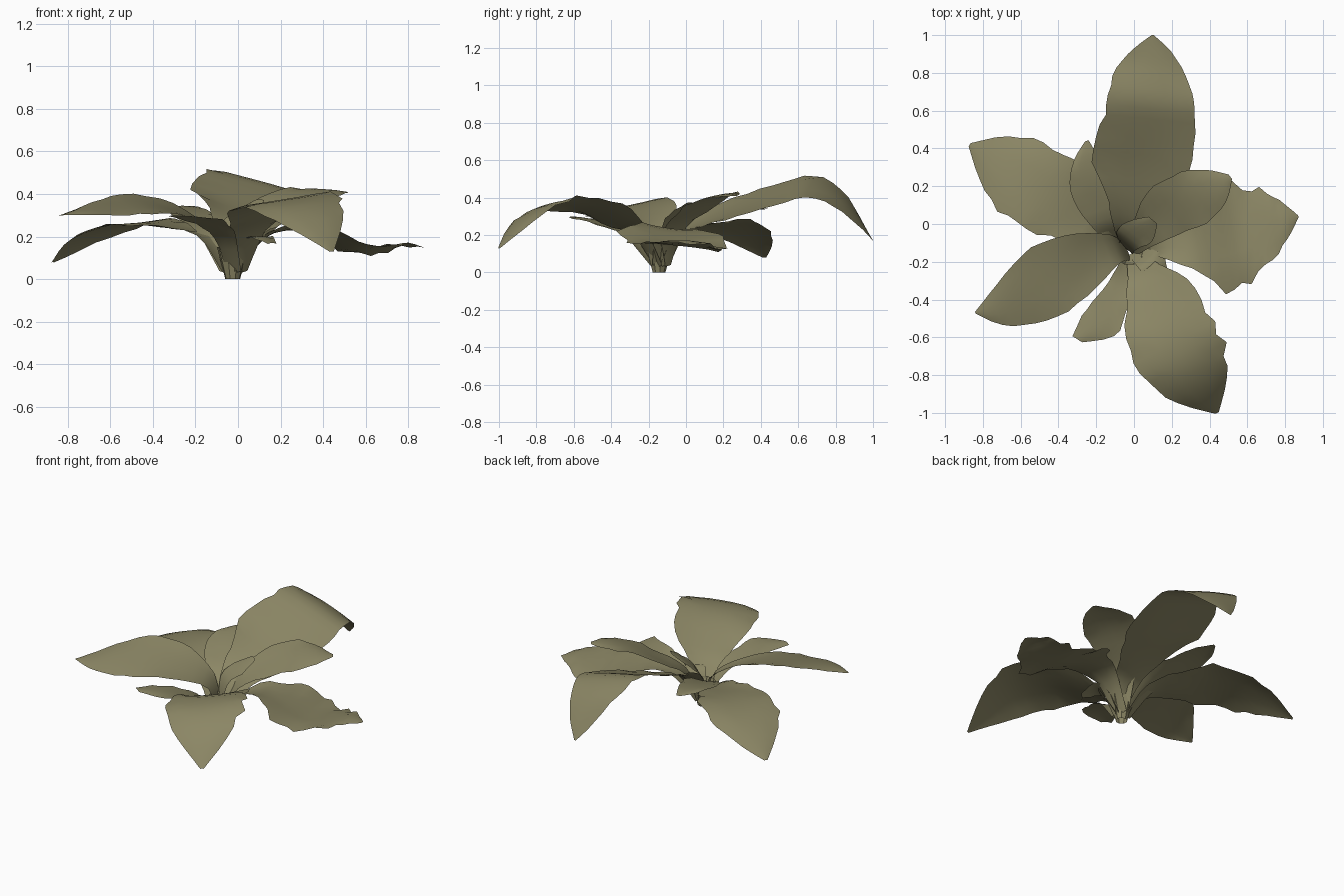
import bpy, bmesh, math, random
from mathutils import Vector

random.seed(4)
mat = bpy.data.materials.new("leaf_olive")
mat.diffuse_color = (0.26, 0.24, 0.13, 1)


def spline(rows, t):
    # Catmull-Rom through the stations
    n = len(rows) - 1
    i = min(int(t), n - 1)
    f = t - i
    a, b, c, d = (rows[max(0, min(n, j))] for j in (i - 1, i, i + 1, i + 2))
    return [0.5 * (2 * q + (r - p) * f + (2 * p - 5 * q + 4 * r - s) * f * f
                   + (3 * q - p - 3 * r + s) * f ** 3)
            for p, q, r, s in zip(a, b, c, d)]


def leaf(name, roll, ripple, rows):
    # rows: midrib x, y, z and half width; roll lifts the left edge
    d = Vector((rows[-1][0] - rows[0][0], rows[-1][1] - rows[0][1], 0)).normalized()
    side = Vector((-d.y, d.x, 0))
    steps, cols = (len(rows) - 1) * 3, (-1, -0.66, -0.33, 0, 0.33, 0.66, 1)
    bm = bmesh.new()
    grid = []
    for k in range(steps + 1):
        u = k / steps
        x, y, z, w = spline(rows, u * (len(rows) - 1))
        w = max(w, 0.004)
        env = math.sin(math.pi * u)
        cup = 0.2 * (1 - u) - 0.16 * u      # channelled base, arched blade
        line = []
        for c in cols:
            edge = c * c * c
            grow = 1 + ripple * env * edge * c * random.uniform(-1, 0.8)
            p = Vector((x, y, z)) + side * (c * w * grow)
            p.z += roll * c * min(1, w / 0.15) * env + cup * w * c * c
            p.z += ripple * 0.12 * env * edge * random.uniform(-1, 1)
            p.z = max(p.z, 0.0)
            line.append(bm.verts.new(p))
        grid.append(line)
    for r0, r1 in zip(grid, grid[1:]):
        for j in range(len(cols) - 1):
            bm.faces.new((r0[j], r1[j], r1[j + 1], r0[j + 1])).smooth = True
    bm.normal_update()
    if sum(f.normal.z for f in bm.faces) < 0:
        bmesh.ops.reverse_faces(bm, faces=bm.faces[:])
    me = bpy.data.meshes.new(name)
    bm.to_mesh(me)
    bm.free()
    me.materials.append(mat)
    bpy.context.collection.objects.link(bpy.data.objects.new(name, me))


# Large outer leaves
leaf("back_leaf", 0.065, 0.06, [
    (-.02, -.14, .02, .04), (0, -.05, .19, .1), (.02, .1, .275, .16), (.035, .3, .345, .25),
    (.07, .5, .42, .245), (.09, .66, .465, .225), (.09, .81, .41, .18), (.1, .92, .29, .1),
    (.1, 1, .17, .005)])
leaf("front_leaf", 0.035, 0.12, [
    (0, -.15, .03, .05), (.05, -.25, .2, .09), (.11, -.38, .285, .18), (.18, -.57, .365, .25),
    (.27, -.74, .365, .23), (.36, -.88, .28, .15), (.44, -1, .13, .01)])
leaf("front_left_leaf", -0.045, 0.04, [
    (-.03, -.15, .03, .05), (-.1, -.13, .21, .08), (-.25, -.19, .305, .15),
    (-.42, -.28, .35, .195), (-.58, -.37, .345, .17), (-.73, -.45, .325, .09),
    (-.84, -.47, .3, .005)])
leaf("back_left_leaf", -0.01, 0.1, [
    (-.05, -.13, .03, .05), (-.15, -.06, .2, .08), (-.3, .04, .245, .15),
    (-.45, .15, .265, .22), (-.6, .25, .245, .22), (-.74, .35, .18, .14),
    (-.87, .42, .08, .01)])
leaf("right_leaf", -0.025, 0.14, [
    (0, -.13, .03, .05), (.12, -.1, .19, .08), (.28, -.08, .235, .16), (.43, -.08, .195, .28),
    (.57, -.05, .145, .26), (.7, 0, .15, .19), (.79, .02, .17, .11), (.87, .04, .15, .005)])

# Smaller inner leaves
leaf("upper_right_leaf", 0.03, 0.06, [
    (-.02, -.14, .03, .04), (.04, -.06, .22, .08), (.15, .05, .325, .14),
    (.29, .13, .395, .155), (.42, .2, .42, .11), (.51, .25, .41, .015)])
leaf("small_back_left_leaf", 0, 0.06, [
    (-.05, -.13, .03, .04), (-.13, -.02, .22, .07), (-.2, .12, .29, .11),
    (-.25, .25, .33, .1), (-.26, .36, .345, .06), (-.25, .44, .34, .01)])
leaf("small_front_leaf", 0, 0.06, [
    (-.02, -.17, .03, .04), (-.06, -.3, .19, .06), (-.12, -.43, .255, .09),
    (-.19, -.54, .29, .1), (-.3, -.61, .3, .03)])
leaf("centre_leaf", 0, 0.05, [
    (-.03, -.14, .05, .03), (-.04, -.09, .22, .07), (.03, -.04, .31, .085),
    (.1, .02, .375, .03)])
leaf("small_right_leaf", 0, 0.08, [
    (0, -.14, .03, .04), (.06, -.18, .17, .06), (.11, -.23, .2, .075),
    (.16, -.29, .17, .03)])

# Crown where the leaf stalks meet
bpy.ops.mesh.primitive_cone_add(vertices=9, radius1=0.035, radius2=0.075, depth=0.15,
                                end_fill_type='NOTHING', location=(-.025, -.145, .075))
crown = bpy.context.object
crown.name = "stalk_crown"
crown.data.materials.append(mat)
bpy.ops.object.shade_smooth_by_angle()
